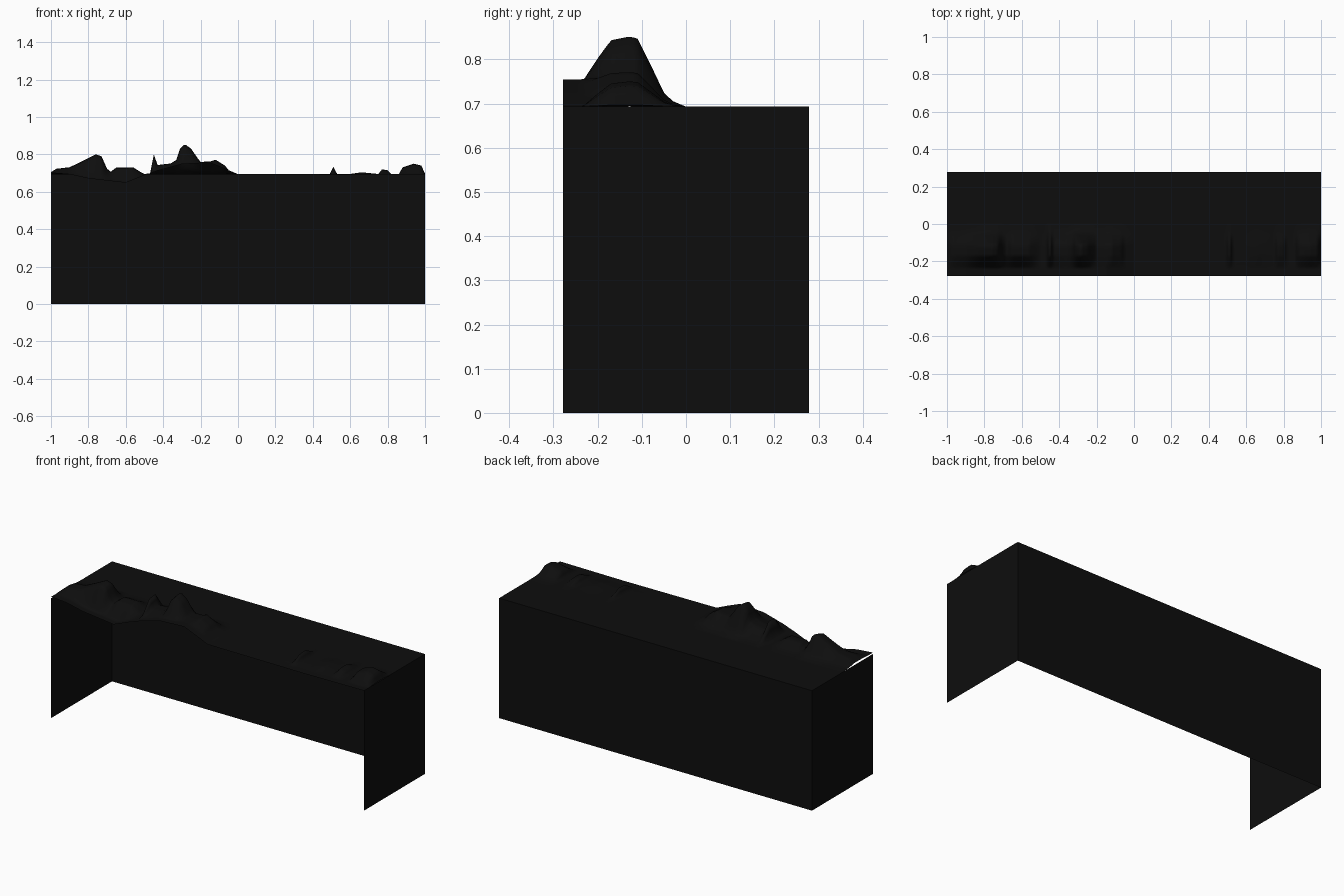
import bpy, bmesh, math

if "Cube" in bpy.data.objects:
    bpy.data.objects.remove(bpy.data.objects["Cube"])

HX, HY, TOP = 1.0, 0.278, 0.693

mat = bpy.data.materials.new("matte_black")
mat.diffuse_color = (0.0042, 0.0042, 0.0042, 1)
mat.use_nodes = True
mat.node_tree.nodes["Principled BSDF"].inputs["Base Color"].default_value = mat.diffuse_color

# ridge height along x, above the flat table top
RIDGE = [(-1, .012), (-.97, .03), (-.9, .038), (-.83, .072), (-.76, .107), (-.73, .097),
         (-.7, .03), (-.68, .014), (-.65, .037), (-.56, .037), (-.52, .012), (-.5, .002),
         (-.47, .005), (-.45, .107), (-.43, .05), (-.36, .058), (-.33, .077), (-.31, .137),
         (-.285, .162), (-.25, .137), (-.22, .092), (-.2, .067), (-.15, .068), (-.12, .078),
         (-.07, .047), (-.05, .022), (0, .001), (.49, .001), (.51, .04), (.53, .002),
         (.6, .002), (.66, .011), (.75, .002), (.77, .027), (.8, .022), (.82, .002),
         (.86, .002), (.88, .037), (.94, .057), (.98, .047), (1, .004)]
# height of the open front edge along x, dipping on the left
FRONT = [(-1, .008), (-.9, 0), (-.8, -.022), (-.6, -.045), (-.5, -.005), (-.43, .02),
         (-.3, .055), (-.15, .062), (-.07, .03), (0, 0), (.6, -.003), (1, 0)]
# falloff of the ridge to the flat back and to the front edge
BACK_FALL = [(-.13, 1), (-.11, .98), (-.08, .6), (-.05, .2), (-.03, .08), (0, 0)]
FRONT_FALL = [(-.235, 0), (-.2, .52), (-.17, .92), (-.13, 1)]


def lerp(table, v):
    if v <= table[0][0]:
        return table[0][1]
    for (a, p), (b, q) in zip(table, table[1:]):
        if v <= b:
            return p + (q - p) * (v - a) / (b - a)
    return table[-1][1]


def height(x, y):
    h = lerp(RIDGE, x)
    if y > -.13:
        return TOP + h * lerp(BACK_FALL, y)
    f = lerp(FRONT, x)
    return TOP + f + (h - f) * lerp(FRONT_FALL, y)


def make(name, bm):
    me = bpy.data.meshes.new(name)
    bm.to_mesh(me)
    bm.free()
    ob = bpy.data.objects.new(name, me)
    bpy.context.collection.objects.link(ob)
    me.materials.append(mat)
    return ob


# sculpted top sheet
bm = bmesh.new()
NX, NY = 200, 56
rows = []
for j in range(NY + 1):
    y = -HY + 2 * HY * j / NY
    rows.append([bm.verts.new((x, y, height(x, y)))
                 for x in (-HX + 2 * HX * i / NX for i in range(NX + 1))])
for r, s in zip(rows, rows[1:]):
    for i in range(NX):
        bm.faces.new((r[i], r[i + 1], s[i + 1], s[i]))
top = make("terrain_top", bm)
for p in top.data.polygons:
    p.use_smooth = True


# thin walls: open at the front and underneath
def wall(name, a, b):
    bm = bmesh.new()
    bm.faces.new([bm.verts.new(c) for c in
                  ((*a, 0), (*b, 0), (*b, TOP), (*a, TOP))])
    make(name, bm)


wall("back_wall", (HX, HY), (-HX, HY))
wall("left_wall", (-HX, HY), (-HX, -HY))
wall("right_wall", (HX, -HY), (HX, HY))
